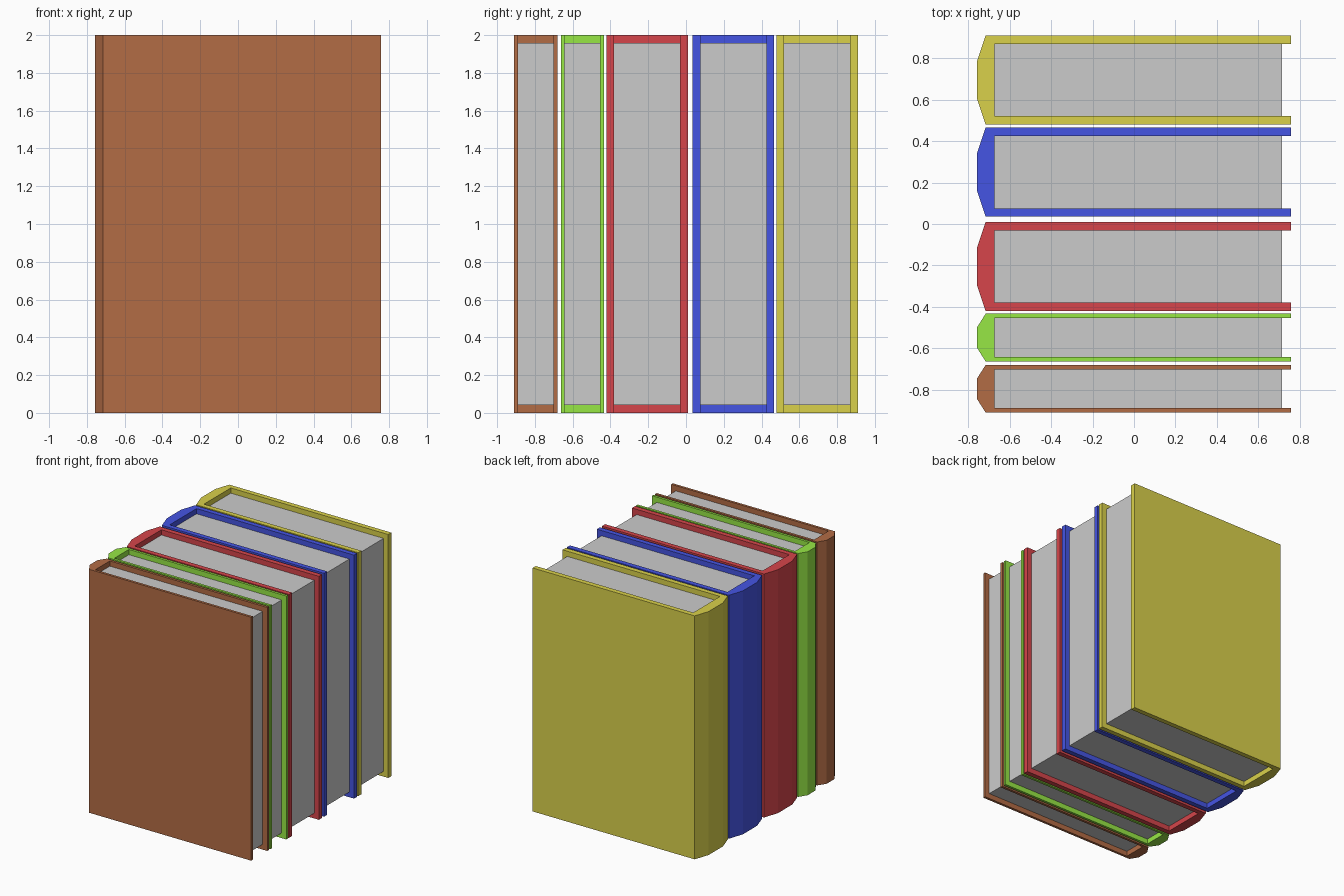
import bpy, bmesh

if "Cube" in bpy.data.objects:
    bpy.data.objects.remove(bpy.data.objects["Cube"])

HEIGHT = 2.0
X_BACK, X_SHOULDER, X_INNER = -0.757, -0.716, -0.674   # spine
X_PAGES, X_FRONT = 0.715, 0.757                        # fore edge


def prism(name, outline, z0, z1, color=None):
    """Extrude a closed xy outline from z0 to z1."""
    bm = bmesh.new()
    face = bm.faces.new([bm.verts.new((x, y, z0)) for x, y in outline])
    top = bmesh.ops.extrude_face_region(bm, geom=[face])["geom"]
    bmesh.ops.translate(bm, vec=(0, 0, z1 - z0),
                        verts=[g for g in top if isinstance(g, bmesh.types.BMVert)])
    bmesh.ops.recalc_face_normals(bm, faces=bm.faces)
    mesh = bpy.data.meshes.new(name)
    bm.to_mesh(mesh)
    bm.free()
    obj = bpy.data.objects.new(name, mesh)
    bpy.context.collection.objects.link(obj)
    if color:
        mat = bpy.data.materials.new(name)
        mat.diffuse_color = (*color, 1)
        mat.use_nodes = True
        mat.node_tree.nodes["Principled BSDF"].inputs["Base Color"].default_value = mat.diffuse_color
        mesh.materials.append(mat)
    return obj


def book(name, y0, y1, board, bevel, color):
    a, b = y0 + board, y1 - board
    # Hard cover: two boards joined by a chamfered spine
    cover = [(X_FRONT, y0), (X_FRONT, a), (X_INNER, a), (X_INNER, b),
             (X_FRONT, b), (X_FRONT, y1), (X_SHOULDER, y1),
             (X_BACK, y1 - bevel), (X_BACK, y0 + bevel), (X_SHOULDER, y0)]
    prism(name + "_cover", cover, 0, HEIGHT, color)
    # Page block, recessed on three sides
    pages = [(X_INNER, a), (X_PAGES, a), (X_PAGES, b), (X_INNER, b)]
    prism(name + "_pages", pages, 0.043, HEIGHT - 0.043)


# Name, y range, board thickness, spine bevel, colour
for spec in [
    ("brown_book", -0.910, -0.680, 0.021, 0.065, (0.45, 0.15, 0.06)),
    ("green_book", -0.663, -0.433, 0.021, 0.065, (0.31, 0.80, 0.06)),
    ("red_book", -0.421, 0.010, 0.041, 0.123, (0.67, 0.06, 0.07)),
    ("blue_book", 0.035, 0.466, 0.041, 0.123, (0.06, 0.09, 0.77)),
    ("yellow_book", 0.479, 0.910, 0.041, 0.123, (0.70, 0.64, 0.07)),
]:
    book(*spec)
